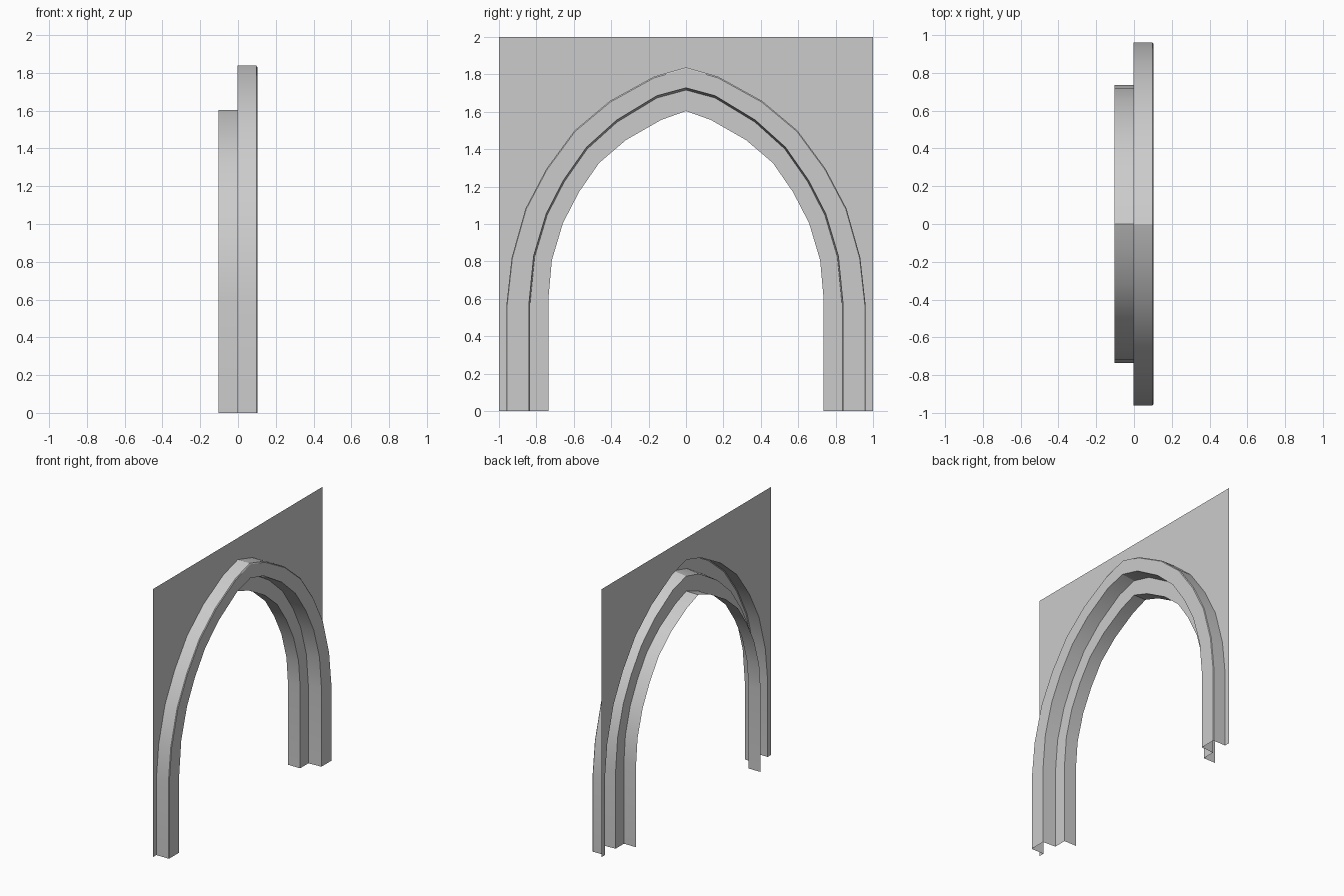
import bpy

if "Cube" in bpy.data.objects:
    bpy.data.objects.remove(bpy.data.objects["Cube"])

# Half outlines (y, z) from the right foot up to the pointed apex
OUTER = [(.96, 0), (.96, .567), (.932, .82), (.858, 1.083), (.745, 1.297),
         (.596, 1.5), (.407, 1.658), (.172, 1.788), (0, 1.838)]
MIDDLE = [(.833, 0), (.833, .578), (.809, .824), (.742, 1.048), (.651, 1.225),
          (.528, 1.401), (.368, 1.545), (.155, 1.674), (0, 1.716)]
INNER = [(.735, 0), (.735, .61), (.717, .807), (.658, 1.005), (.572, 1.171),
         (.465, 1.326), (.321, 1.449), (.134, 1.556), (0, 1.604)]
FRONT, WALL, BACK = .102, -.002, -.102


def arch(half, x, scale=1.0):
    """Mirror a half outline into a full arch at depth x."""
    full = half + [(-y, z) for y, z in reversed(half[:-1])]
    return [(x, y * scale, z * scale) for y, z in full]


def make(name, verts, faces):
    mesh = bpy.data.meshes.new(name)
    mesh.from_pydata(verts, [], faces)
    mesh.update()
    ob = bpy.data.objects.new(name, mesh)
    bpy.context.collection.objects.link(ob)
    return ob


def moulding(name, loops):
    """Skin consecutive arches into one stepped sheet."""
    n = len(loops[0])
    verts = [v for loop in loops for v in loop]
    faces = [(r * n + i, r * n + i + 1, (r + 1) * n + i + 1, (r + 1) * n + i)
             for r in range(len(loops) - 1) for i in range(n - 1)]
    ob = make(name, verts, faces)
    bpy.ops.object.select_all(action='DESELECT')
    ob.select_set(True)
    bpy.context.view_layer.objects.active = ob
    bpy.ops.object.shade_smooth_by_angle(angle=.52)
    return ob


# Flat wall sheet around the arch
outline = arch(OUTER, WALL) + [(WALL, -1, 0), (WALL, -1, 2), (WALL, 1, 2), (WALL, 1, 0)]
make("wall_panel", outline, [tuple(reversed(range(len(outline))))])

# Raised outer order of the arch, open at the back
moulding("outer_arch_moulding", [arch(OUTER, WALL), arch(OUTER, FRONT - .005),
                                 arch(OUTER, FRONT, .996), arch(MIDDLE, FRONT, 1.007),
                                 arch(MIDDLE, WALL)])

# Recessed inner order with its soffit running backwards
moulding("inner_arch_moulding", [arch(MIDDLE, WALL), arch(INNER, WALL), arch(INNER, BACK)])
